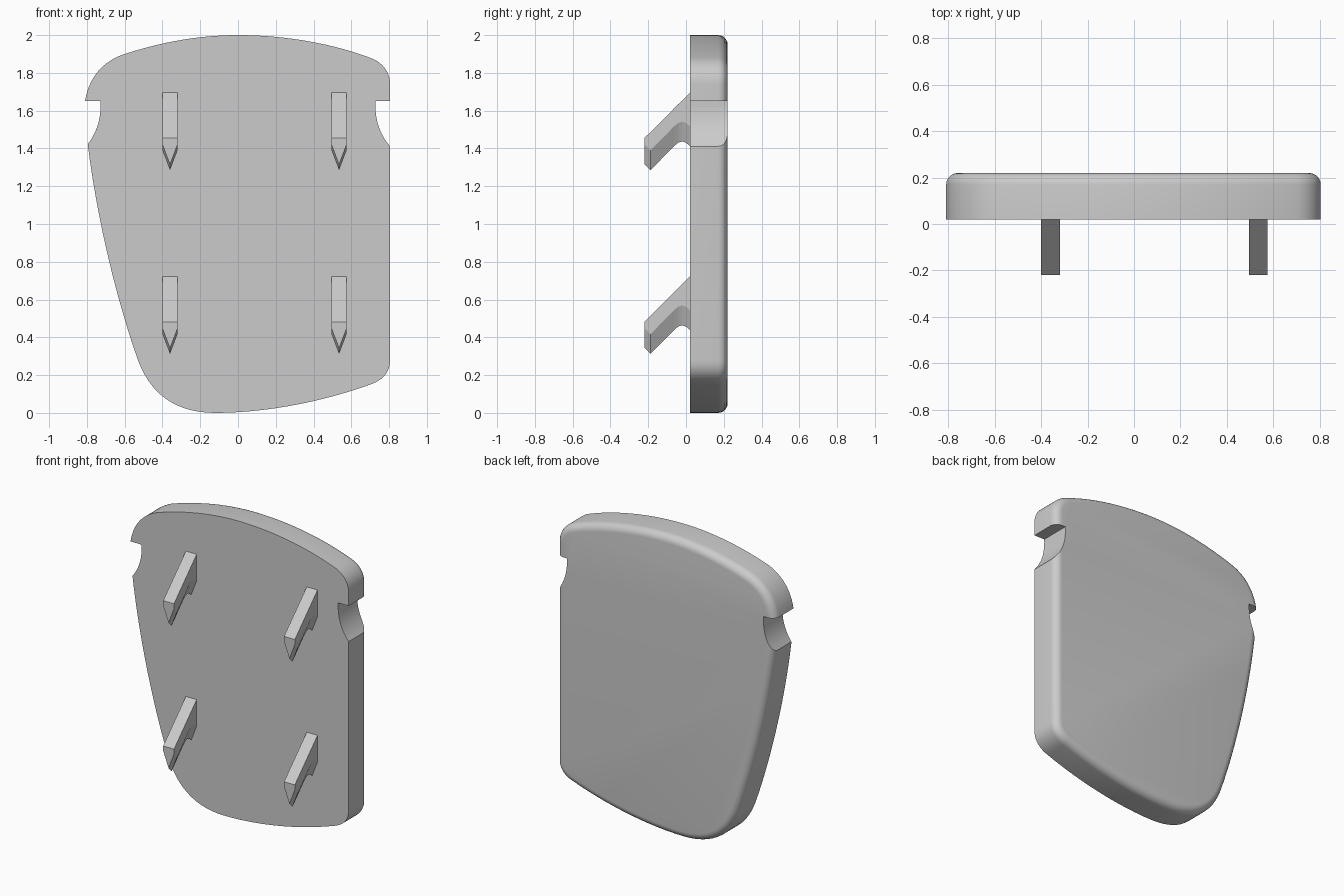
import bpy
import bmesh
from mathutils import Vector
from mathutils.geometry import interpolate_bezier

cube = bpy.data.objects.get("Cube")
if cube:
    bpy.data.objects.remove(cube, do_unlink=True)

FRONT, BACK = 0.02, 0.22
FILLET = 0.05


def trace(start, segments, steps=14):
    """Chain of Bezier segments (handle, handle, end) in the x-z plane; a lone end is a line."""
    points = [Vector(start)]
    for seg in segments:
        end = Vector(seg[-1])
        if len(seg) == 1:
            points.append(end)
        else:
            curve = interpolate_bezier(points[-1], Vector(seg[0]), Vector(seg[1]), end, steps)
            points.extend(p.to_2d() for p in curve[1:])
    return points


def link_object(name, bm):
    bmesh.ops.recalc_face_normals(bm, faces=bm.faces)
    mesh = bpy.data.meshes.new(name)
    bm.to_mesh(mesh)
    bm.free()
    obj = bpy.data.objects.new(name, mesh)
    bpy.context.collection.objects.link(obj)
    return obj


def slab(name, points, y0, y1, fillet=0.0):
    """Extrude an x-z outline along y and optionally round its rear rim."""
    bm = bmesh.new()
    face = bm.faces.new([bm.verts.new((p.x, y0, p.y)) for p in points])
    extruded = bmesh.ops.extrude_face_region(bm, geom=[face], use_keep_orig=True)["geom"]
    moved = [v for v in extruded if isinstance(v, bmesh.types.BMVert)]
    bmesh.ops.translate(bm, verts=moved, vec=(0, y1 - y0, 0))
    bmesh.ops.recalc_face_normals(bm, faces=bm.faces)
    if fillet:
        rim = [e for e in bm.edges if all(abs(v.co.y - y1) < 1e-5 for v in e.verts)]
        bmesh.ops.bevel(bm, geom=rim, offset=fillet, offset_type='OFFSET', segments=6,
                        profile=0.5, affect='EDGES', clamp_overlap=False)
    return link_object(name, bm)


def activate(obj):
    bpy.ops.object.select_all(action='DESELECT')
    obj.select_set(True)
    bpy.context.view_layer.objects.active = obj


# Plate with a rounded rear rim
outline = trace((0.805, 0.28), [
    ((0.805, 0.21), (0.76, 0.17), (0.70, 0.15)),
    ((0.45, 0.06), (0.15, 0.0), (-0.12, 0.0)),
    ((-0.32, 0.0), (-0.46, 0.09), (-0.53, 0.28)),
    ((-0.65, 0.62), (-0.75, 1.05), (-0.795, 1.42)),
    ((-0.81, 1.65),),
    ((-0.79, 1.78), (-0.71, 1.865), (-0.60, 1.90)),
    ((-0.40, 1.965), (-0.20, 2.0), (0.0, 2.0)),
    ((0.25, 2.0), (0.50, 1.955), (0.70, 1.88)),
    ((0.77, 1.855), (0.805, 1.80), (0.805, 1.74)),
])
plate = slab("plate", outline, FRONT, BACK, FILLET)

# Side notches cut through the plate
for side, name in ((1, "left_notch_cutter"), (-1, "right_notch_cutter")):
    notch = trace((0.9, 1.65), [
        ((0.728, 1.65),),
        ((0.724, 1.56), (0.745, 1.48), (0.81, 1.405)),
        ((0.9, 1.405),),
    ])
    cutter = slab(name, [Vector((p.x * side, p.y)) for p in notch], FRONT - 0.1, BACK + 0.1)
    cutter.hide_render = True
    cut = plate.modifiers.new(name, 'BOOLEAN')
    cut.operation = 'DIFFERENCE'
    cut.solver = 'EXACT'
    cut.object = cutter
    activate(plate)
    bpy.ops.object.modifier_apply(modifier=name)
    bpy.data.objects.remove(cutter, do_unlink=True)

activate(plate)
bpy.ops.object.shade_smooth_by_angle(angle=0.6)


# Slanted prongs with a keel-shaped underside
def prong(name, x, z):
    half, keel = 0.04, 0.105
    stations = [(0.03, -0.29), (0.0, -0.265), (-0.02, -0.258), (-0.04, -0.264),
                (-0.06, -0.28), (-0.188, -0.41), (-0.22, -0.378)]
    bm = bmesh.new()
    rings = []
    for y, ridge in stations:
        top, side = y - FRONT, ridge + keel
        section = [(-half, top), (half, top), (half, side), (0, ridge), (-half, side)]
        rings.append([bm.verts.new((x + dx, y, z + dz)) for dx, dz in section])
    for a, b in zip(rings, rings[1:]):
        for i in range(len(a)):
            j = (i + 1) % len(a)
            bm.faces.new((a[i], a[j], b[j], b[i]))
    bm.faces.new(rings[0])
    bm.faces.new(rings[-1])
    bmesh.ops.dissolve_limit(bm, angle_limit=0.01, verts=bm.verts, edges=bm.edges)
    return link_object(name, bm)


for level, z in (("upper", 1.695), ("lower", 0.722)):
    for hand, x in (("right", -0.36), ("left", 0.535)):
        prong(f"{level}_{hand}_prong", x, z)
